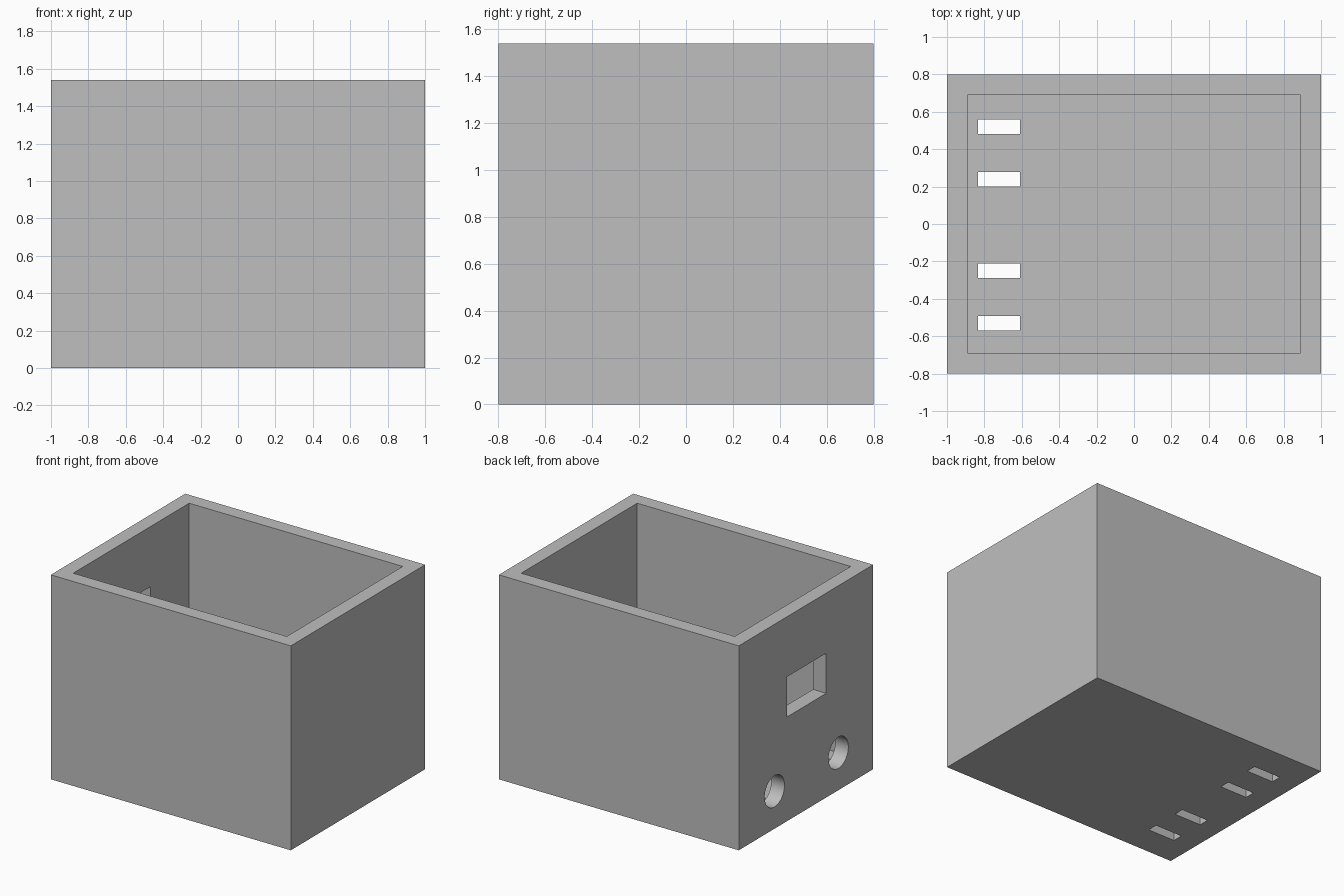
import bpy
from math import pi, radians

if "Cube" in bpy.data.objects:
    bpy.data.objects.remove(bpy.data.objects["Cube"], do_unlink=True)

LENGTH, WIDTH, HEIGHT = 2.0, 1.6, 1.54
WALL = 0.11
PORT_Y = -0.006   # centre line of the openings

grey = bpy.data.materials.new("plain grey")
grey.use_nodes = True
grey.diffuse_color = (0.52, 0.52, 0.52, 1)
grey.node_tree.nodes["Principled BSDF"].inputs["Base Color"].default_value = grey.diffuse_color


def box(name, low, high):
    """Axis-aligned box between two corners."""
    centre = [(a + b) / 2 for a, b in zip(low, high)]
    bpy.ops.mesh.primitive_cube_add(size=1, location=centre)
    ob = bpy.context.object
    ob.name = name
    ob.scale = [b - a for a, b in zip(low, high)]
    bpy.ops.object.transform_apply(location=True, rotation=True, scale=True)
    ob.data.materials.append(grey)
    return ob


def cut(target, cutter):
    """Subtract the cutter from the target and discard it."""
    cutter.hide_render = True
    mod = target.modifiers.new("cut", "BOOLEAN")
    mod.operation = "DIFFERENCE"
    mod.solver = "EXACT"
    mod.object = cutter
    bpy.context.view_layer.objects.active = target
    bpy.ops.object.modifier_apply(modifier=mod.name)
    bpy.data.objects.remove(cutter, do_unlink=True)


# Open-topped case
hx, hy = LENGTH / 2, WIDTH / 2
case = box("case", (-hx, -hy, 0), (hx, hy, HEIGHT))
cut(case, box("cavity", (-hx + WALL, -hy + WALL, WALL), (hx - WALL, hy - WALL, HEIGHT + 0.2)))

# Rectangular window in the right wall
cut(case, box("window", (-hx - 0.1, PORT_Y - 0.235, 0.785), (-hx + 0.2, PORT_Y + 0.235, 1.087)))

for side in (-1, 1):
    # Round ports in the right wall
    bpy.ops.mesh.primitive_cylinder_add(vertices=64, radius=0.118, depth=0.4, rotation=(0, pi / 2, 0),
                                        location=(-hx, PORT_Y + side * 0.38, 0.282))
    port = bpy.context.object
    port.data.materials.append(grey)
    cut(case, port)
    # Slots through the floor
    for offset in (0.245, 0.525):
        y = PORT_Y + side * offset
        cut(case, box("slot", (-0.835, y - 0.039, -0.1), (-0.61, y + 0.039, WALL + 0.1)))

# Smooth port bores, crisp edges elsewhere
bpy.ops.object.select_all(action="DESELECT")
case.select_set(True)
bpy.context.view_layer.objects.active = case
bpy.ops.object.shade_smooth_by_angle(angle=radians(30))
